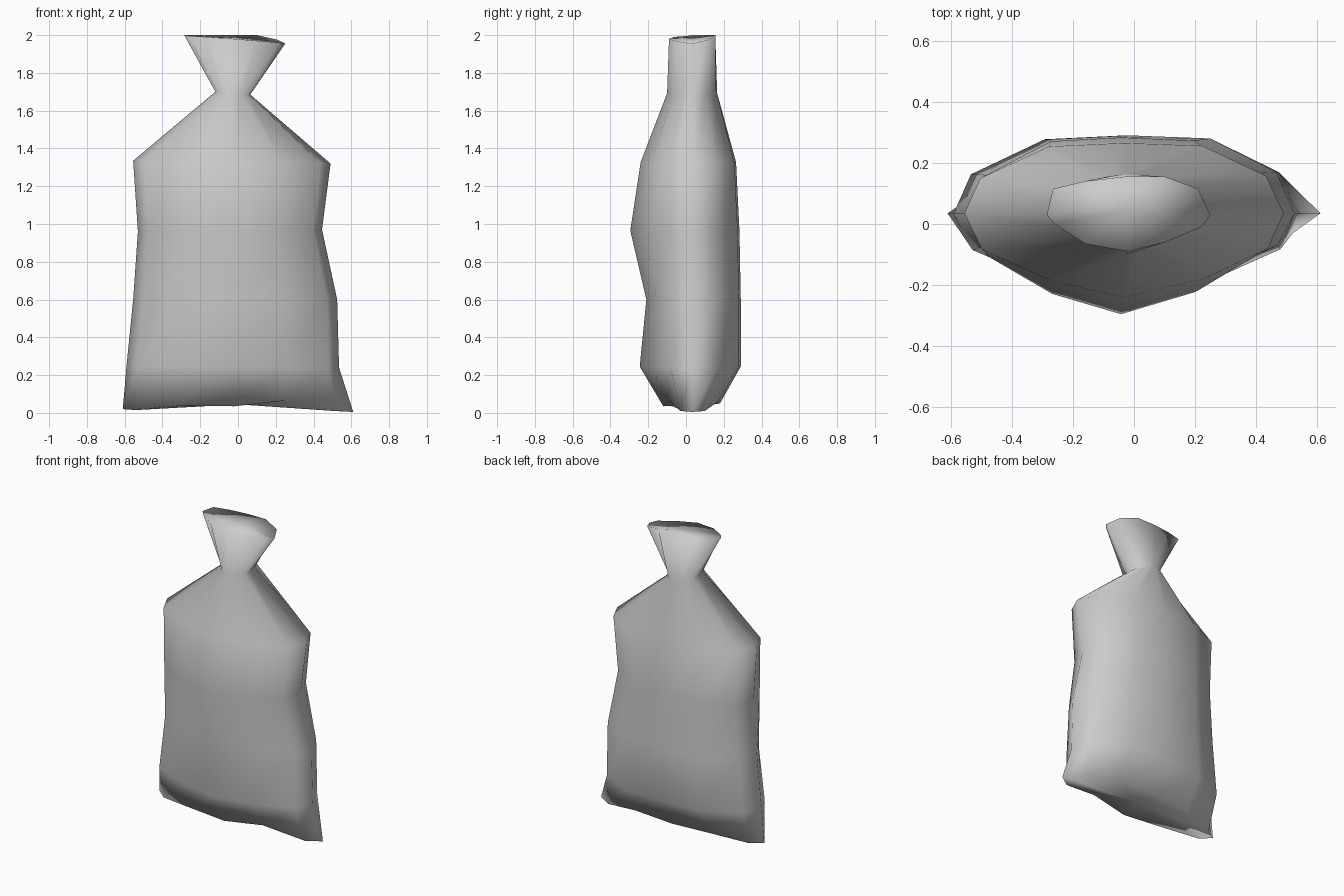
import bpy, bmesh

# 12-sided sack cross-section: (x fraction, y fraction) of the half sizes
SHAPE = [(1, 0), (.89, .53), (.49, .96), (0, 1), (-.47, .95), (-.9, .5),
         (-1, 0), (-.89, -.43), (-.46, -.8), (0, -1), (.5, -.78), (.9, -.42)]

# Body rings: z left, z right, x left, x right, y front, y back, y of side seams
RINGS = [
    (0.25, 0.24, -.59, .535, -.245, .29, .035),
    (0.60, 0.60, -.555, .525, -.21, .29, .035),
    (0.96, 0.97, -.53, .445, -.295, .283, .035),
    (1.335, 1.32, -.555, .49, -.24, .265, .035),
    (1.70, 1.685, -.12, .065, -.10, .165, .035),
]

# Pinched bottom seam and flared mouth, counter-clockwise from the right corner
BOTTOM = [(.61, .035, .005), (.51, .10, .01), (.26, .17, .06), (-.02, .18, .05),
          (-.30, .15, .045), (-.53, .09, .02), (-.61, .035, .02), (-.54, -.02, .015),
          (-.32, -.09, .04), (-.02, -.12, .035), (.25, -.09, .065), (.52, -.03, .01)]
MOUTH = [(.25, .03, 1.955), (.21, .115, 1.975), (.10, .155, 2), (-.03, .155, 2),
         (-.16, .14, 2), (-.265, .115, 2), (-.285, .03, 2), (-.26, .0, 1.995),
         (-.16, -.065, 1.99), (-.02, -.09, 1.98), (.10, -.06, 1.97), (.22, -.01, 1.96)]


def body_ring(zl, zr, xl, xr, yf, yb, ym):
    cx, hx = (xl + xr) / 2, (xr - xl) / 2
    return [(cx + hx * u, ym + v * ((yb - ym) if v > 0 else (ym - yf)),
             (zl + zr) / 2 + u * (zr - zl) / 2) for u, v in SHAPE]


bm = bmesh.new()
loops = [[bm.verts.new(p) for p in ring]
         for ring in [BOTTOM] + [body_ring(*r) for r in RINGS] + [MOUTH]]

# Sack walls
for a, b in zip(loops, loops[1:]):
    for i in range(12):
        j = (i + 1) % 12
        bm.faces.new((a[i], a[j], b[j], b[i]))

# Closed underside and closed mouth
for loop, center in ((loops[0], (0, .035, .045)), (loops[-1], (-.02, .05, 1.985))):
    c = bm.verts.new(center)
    for i in range(12):
        bm.faces.new((loop[i], loop[(i + 1) % 12], c))

bmesh.ops.recalc_face_normals(bm, faces=bm.faces)
mesh = bpy.data.meshes.new("tied_sack")
bm.to_mesh(mesh)
bm.free()
for p in mesh.polygons:
    p.use_smooth = True
sack = bpy.data.objects.new("tied_sack", mesh)
bpy.context.collection.objects.link(sack)
